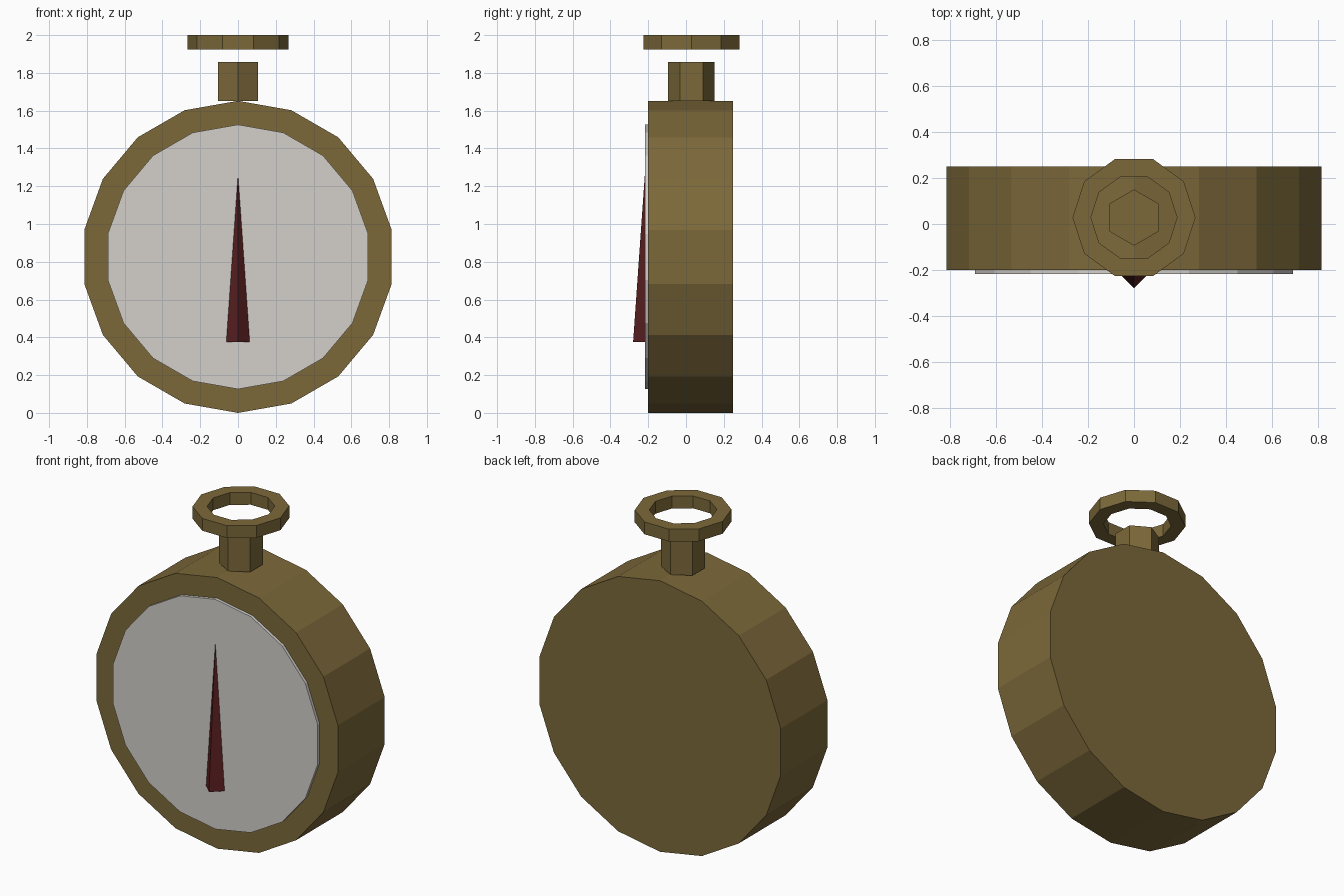
import bpy
import bmesh
from math import pi, radians
from mathutils import Matrix, Vector

cube = bpy.data.objects.get("Cube")
if cube:
    bpy.data.objects.remove(cube, do_unlink=True)


def make_material(name, rgb):
    mat = bpy.data.materials.new(name)
    mat.use_nodes = True
    color = (*rgb, 1.0)
    mat.diffuse_color = color
    mat.node_tree.nodes["Principled BSDF"].inputs["Base Color"].default_value = color
    return mat


brass = make_material("dark_brass", (0.202, 0.141, 0.042))
ivory = make_material("pale_grey", (0.658, 0.631, 0.597))
red = make_material("dark_red", (0.107, 0.0144, 0.016))


def finish(name, bm, mat):
    bmesh.ops.recalc_face_normals(bm, faces=bm.faces)
    mesh = bpy.data.meshes.new(name)
    bm.to_mesh(mesh)
    bm.free()
    mesh.materials.append(mat)
    obj = bpy.data.objects.new(name, mesh)
    bpy.context.collection.objects.link(obj)
    return obj


def cone(name, sides, r1, r2, start, end, mat, turn=0.0):
    """Flat-sided cone or prism from start to end, first turned about its axis."""
    start, end = Vector(start), Vector(end)
    axis = end - start
    matrix = (Matrix.Translation((start + end) / 2)
              @ Vector((0, 0, 1)).rotation_difference(axis).to_matrix().to_4x4()
              @ Matrix.Rotation(turn, 4, "Z"))
    bm = bmesh.new()
    bmesh.ops.create_cone(bm, cap_ends=True, segments=sides, radius1=r1,
                          radius2=r2, depth=axis.length, matrix=matrix)
    return finish(name, bm, mat)


def ring(name, sides, inner, outer, z0, z1, y, mat):
    """Rectangular section spun around a vertical axis."""
    bm = bmesh.new()
    section = [(inner, z0), (outer, z0), (outer, z1), (inner, z1)]
    verts = [bm.verts.new((r, y, z)) for r, z in section]
    edges = [bm.edges.new((verts[i - 1], verts[i])) for i in range(4)]
    bmesh.ops.spin(bm, geom=verts + edges, cent=(0, y, 0), axis=(0, 0, 1),
                   angle=2 * pi, steps=sides)
    bmesh.ops.remove_doubles(bm, verts=bm.verts, dist=0.0005)
    return finish(name, bm, mat)


CENTRE_Z = 0.826
STEM_Y = 0.028

# Case and dial, each with a corner at the top
cone("case", 18, 0.826, 0.826, (0, 0.25, CENTRE_Z), (0, -0.20, CENTRE_Z), brass)
cone("dial", 18, 0.70, 0.70, (0, -0.19, CENTRE_Z), (0, -0.218, CENTRE_Z), ivory)

# Needle, a thin four-sided spike half sunk into the dial
cone("needle", 4, 0.062, 0.0, (0, -0.218, 0.375), (0, -0.218, 1.26), red)

# Stem and hanging ring
cone("stem", 6, 0.122, 0.122, (0, STEM_Y, 1.65), (0, STEM_Y, 1.857), brass)
ring("top_ring", 10, 0.187, 0.267, 1.925, 2.0, STEM_Y, brass)
